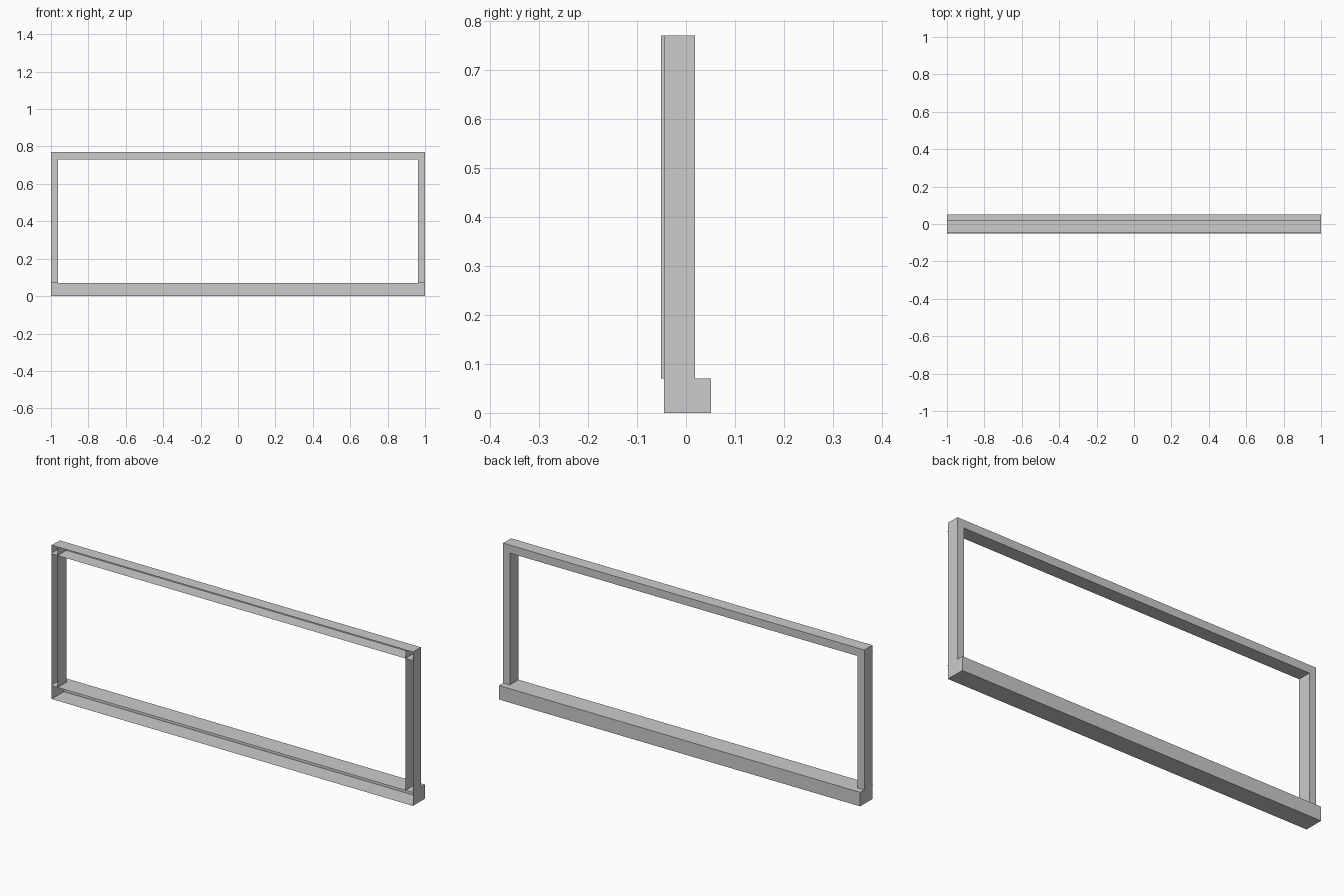
import bpy
from mathutils import Vector

cube = bpy.data.objects.get("Cube")
if cube:
    bpy.data.objects.remove(cube, do_unlink=True)

grey = bpy.data.materials.new("plain grey")
grey.use_nodes = True
colour = (0.6, 0.6, 0.6, 1)
grey.diffuse_color = colour
grey.node_tree.nodes["Principled BSDF"].inputs["Base Color"].default_value = colour

# Main dimensions: outer shell, inner opening and depths
OUT_X, IN_X = 1.0, 0.963
TOP, HEAD, SILL = 0.77, 0.73, 0.07
LIP, FRONT, BACK, SILL_BACK = -0.051, -0.045, 0.018, 0.051


def sheet(name, low, high, facing):
    """Flat panel between two corners, facing along a signed axis vector."""
    axis = next(i for i in range(3) if low[i] == high[i])
    u, v = [i for i in range(3) if i != axis]
    corners = []
    for a, b in ((low, low), (high, low), (high, high), (low, high)):
        p = list(low)
        p[u], p[v] = a[u], b[v]
        corners.append(Vector(p))
    normal = (corners[1] - corners[0]).cross(corners[2] - corners[0])
    if normal.dot(Vector(facing)) < 0:
        corners.reverse()
    mesh = bpy.data.meshes.new(name)
    mesh.from_pydata(corners, [], [(0, 1, 2, 3)])
    mesh.materials.append(grey)
    obj = bpy.data.objects.new(name, mesh)
    bpy.context.collection.objects.link(obj)
    return obj


UP, DOWN, REAR = (0, 0, 1), (0, 0, -1), (0, 1, 0)

# Head rail: open at the front
sheet("head_top", (-OUT_X, FRONT, TOP), (OUT_X, BACK, TOP), UP)
sheet("head_back", (-IN_X, BACK, HEAD), (IN_X, BACK, TOP), REAR)
sheet("head_lining", (-OUT_X, LIP, HEAD), (OUT_X, BACK, HEAD), DOWN)

# Sill: deeper channel, also open at the front
sheet("sill_top", (-OUT_X, LIP, SILL), (OUT_X, SILL_BACK, SILL), UP)
sheet("sill_back", (-OUT_X, SILL_BACK, 0), (OUT_X, SILL_BACK, SILL), REAR)
sheet("sill_bottom", (-OUT_X, FRONT, 0), (OUT_X, SILL_BACK, 0), DOWN)

# Side posts and sill ends, mirrored
for side, s in (("left", 1), ("right", -1)):
    outer, inner = s * OUT_X, s * IN_X
    sheet(side + "_post_outer", (outer, FRONT, SILL), (outer, BACK, TOP), (s, 0, 0))
    sheet(side + "_post_back", (inner, BACK, SILL), (outer, BACK, TOP), REAR)
    sheet(side + "_post_lining", (inner, LIP, SILL), (inner, BACK, TOP), (-s, 0, 0))
    sheet(side + "_sill_end", (outer, FRONT, 0), (outer, SILL_BACK, SILL), (s, 0, 0))
